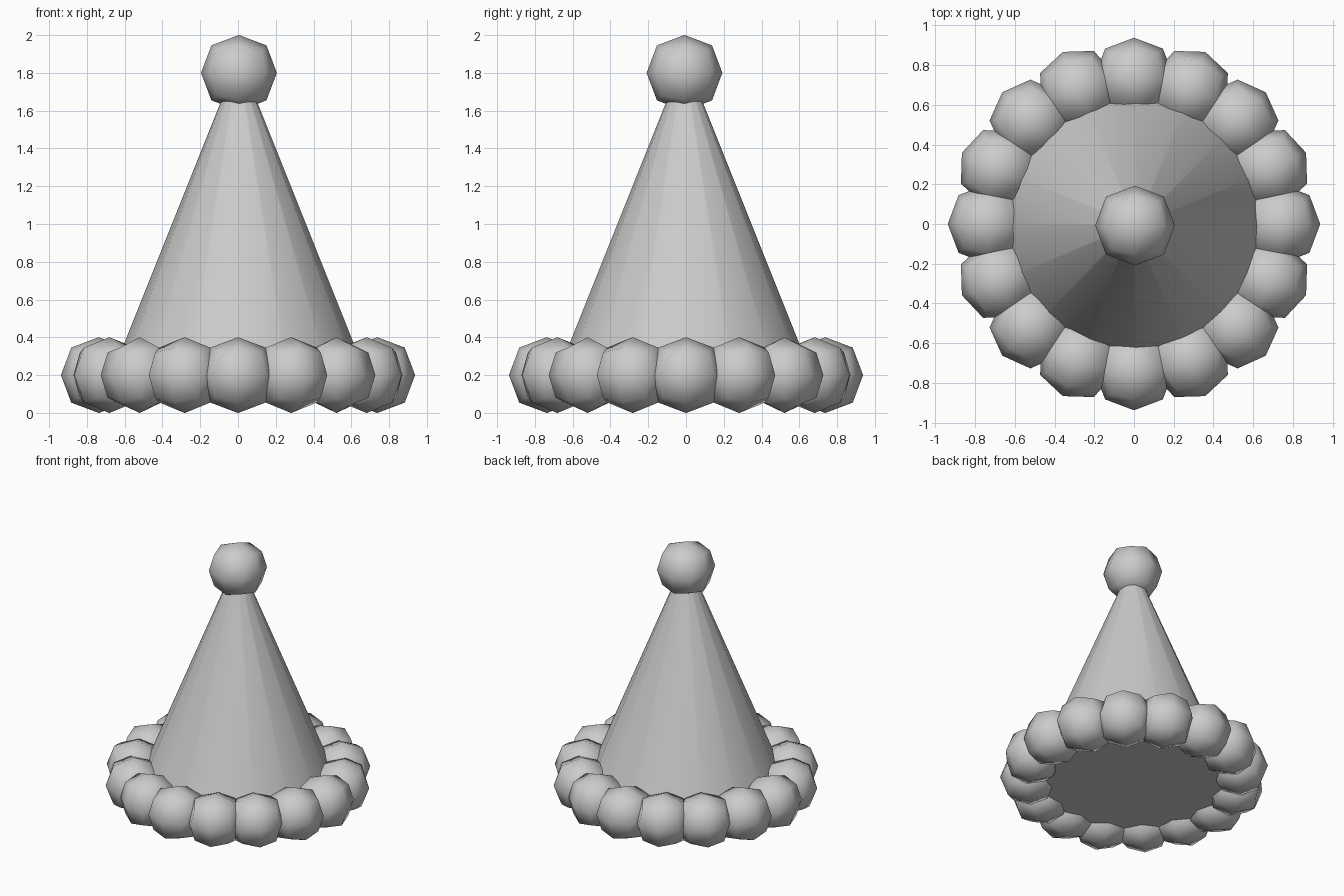
import bpy, math

if "Cube" in bpy.data.objects:
    bpy.data.objects.remove(bpy.data.objects["Cube"])

grey = bpy.data.materials.new("plain grey")
grey.diffuse_color = (0.6, 0.6, 0.6, 1)
grey.use_nodes = True
grey.node_tree.nodes["Principled BSDF"].inputs["Base Color"].default_value = grey.diffuse_color


def make_ball(name, location, turn=0.0):
    """Rounded low-poly pompom: a cube subdivided once and smooth shaded."""
    bpy.ops.mesh.primitive_cube_add(size=0.478, location=location, rotation=(0, 0, turn))
    ball = bpy.context.object
    ball.name = name
    ball.data.materials.append(grey)
    bpy.ops.object.shade_smooth()
    sub = ball.modifiers.new("rounding", 'SUBSURF')
    sub.levels = sub.render_levels = 1
    return ball


# Hat cone, closed underneath; its tip is hidden in the top pompom
BASE_Z, TIP_Z = 0.10, 1.80
bpy.ops.mesh.primitive_cone_add(vertices=16, radius1=0.715, radius2=0.035,
                                depth=TIP_Z - BASE_Z,
                                location=(0.005, -0.008, (BASE_Z + TIP_Z) / 2))
cone = bpy.context.object
cone.name = "hat_cone"
cone.data.materials.append(grey)
bpy.ops.object.shade_smooth_by_angle(angle=math.radians(40))

# Pompom on the tip
make_ball("top_pompom", (0.005, -0.008, 1.8))

# Ring of pompoms around the brim, each turned to face outward
COUNT, RING = 16, 0.737
for i in range(COUNT):
    a = 2 * math.pi * i / COUNT
    make_ball(f"brim_pompom_{i + 1}", (RING * math.cos(a), RING * math.sin(a), 0.2), a)
